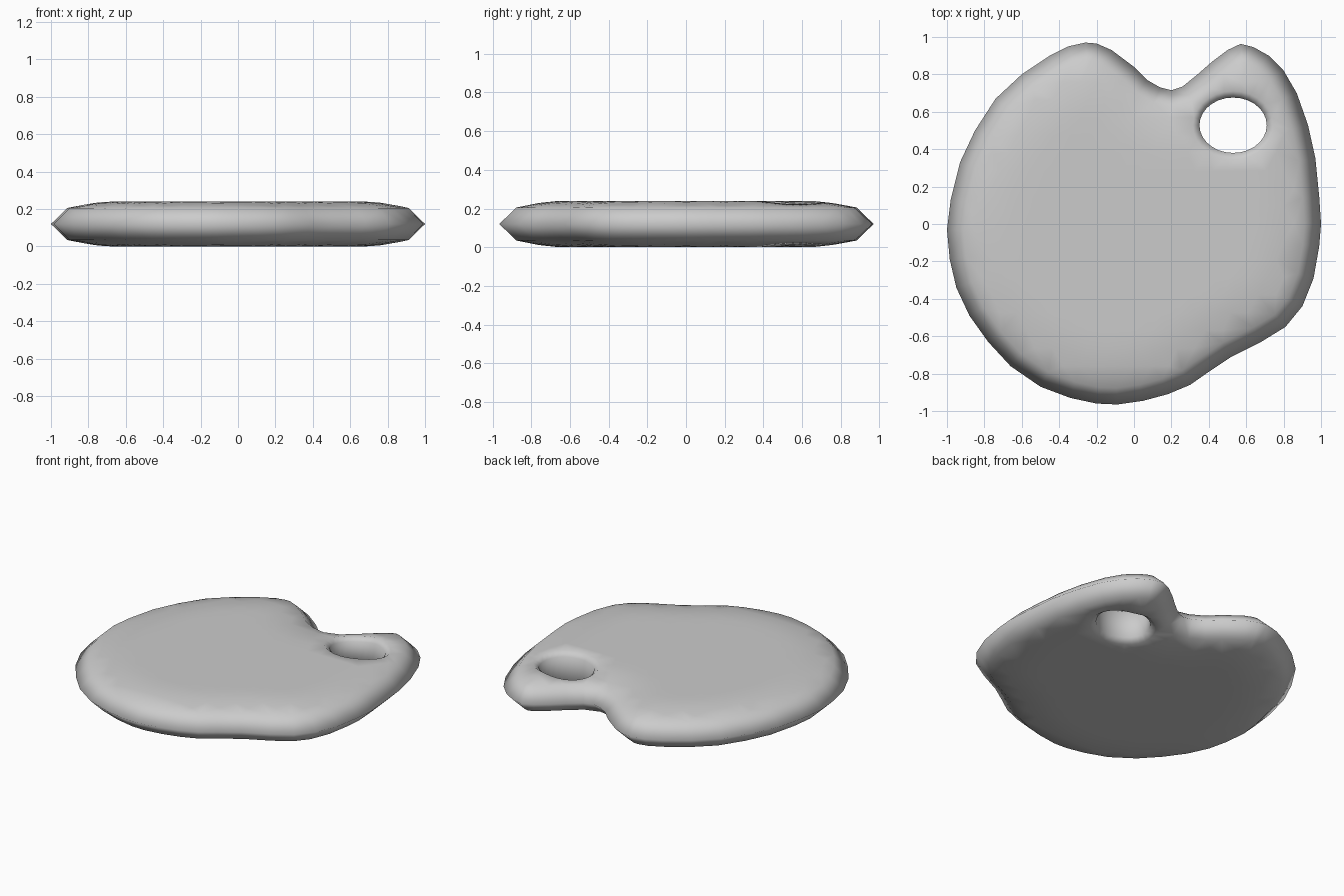
import bpy, bmesh, math
from mathutils import Vector
from mathutils.geometry import delaunay_2d_cdt, intersect_point_line

if "Cube" in bpy.data.objects:
    bpy.data.objects.remove(bpy.data.objects["Cube"])

# Palette outline seen from above, clockwise
OUTLINE = [Vector(p) for p in [
    (-.26, .97), (-.2, .965), (-.12, .93), (0, .84), (.07, .77), (.14, .73), (.2, .715),
    (.26, .735), (.34, .80), (.42, .87), (.5, .93), (.57, .963), (.64, .945), (.72, .90),
    (.8, .82), (.87, .7), (.93, .53), (.97, .35), (.99, .15), (1, 0), (.99, -.12),
    (.96, -.29), (.9, -.44), (.81, -.55), (.68, -.63), (.52, -.71), (.4, -.79), (.3, -.86),
    (.18, -.91), (.05, -.945), (-.09, -.965), (-.2, -.96), (-.34, -.93), (-.5, -.87),
    (-.66, -.76), (-.78, -.63), (-.88, -.49), (-.95, -.34), (-.985, -.19), (-1, -.03),
    (-.98, .13), (-.93, .33), (-.85, .5), (-.74, .67), (-.6, .80), (-.45, .9), (-.35, .95)]]
N = len(OUTLINE)
MID = 0.12
HOLE = Vector((.53, .528))


def edge_distance(p):
    best = 9.0
    for i in range(N):
        a, b = OUTLINE[i], OUTLINE[(i + 1) % N]
        ab = b - a
        t = max(0, min(1, (p - a).dot(ab) / ab.length_squared))
        best = min(best, (p - a - ab * t).length)
    return best


def inside(p):
    odd = False
    for i in range(N):
        a, b = OUTLINE[i], OUTLINE[(i + 1) % N]
        if (a.y > p.y) != (b.y > p.y) and p.x < a.x + (b.x - a.x) * (p.y - a.y) / (b.y - a.y):
            odd = not odd
    return odd


def ellipse(a, b, n=28):
    return [HOLE + Vector((a * math.cos(2 * math.pi * i / n), b * math.sin(2 * math.pi * i / n)))
            for i in range(n)]


def in_ellipse(p, a, b):
    d = p - HOLE
    return (d.x / a) ** 2 + (d.y / b) ** 2 < 1


def half_thickness(p):
    # rounded edge, soft shoulder, flat middle, and a dip into the hole
    d = edge_distance(p)
    if d < .085:
        h = .085 * d / .085
    else:
        h = .085 + .035 * math.sin(math.pi / 2 * min(1, (d - .085) / .25))
    if in_ellipse(p, .19, .158):
        h -= .03
    return h


# Rings: outer edge, bevel shoulder, hole rim and hole edge
def inset(dist):
    ring = []
    for i in range(N):
        t = (OUTLINE[(i + 1) % N] - OUTLINE[i - 1]).normalized()
        ring.append(OUTLINE[i] + Vector((t.y, -t.x)) * dist)
    return ring


points, edges = [], []
for ring in (OUTLINE, inset(.088), ellipse(.18, .148), ellipse(.215, .183)):
    start, n = len(points), len(ring)
    points += ring
    edges += [(start + i, start + (i + 1) % n) for i in range(n)]
for i in range(-10, 11):
    for j in range(-10, 11):
        p = Vector((i * .095 + (j % 2) * .04, j * .095))
        if inside(p) and edge_distance(p) > .13 and not in_ellipse(p, .25, .22):
            points.append(p)

flat, _, tris, *_ = delaunay_2d_cdt(points, edges, [], 1, 1e-5)
flat = [Vector(p) for p in flat]

# Mirror the surface above and below the shared outer edge
bm = bmesh.new()
top, bottom = [], []
for p in flat:
    h = half_thickness(p)
    v = bm.verts.new((p.x, p.y, MID + h))
    top.append(v)
    bottom.append(v if h < 1e-4 else bm.verts.new((p.x, p.y, MID - h)))
for f in tris:
    c = sum((flat[i] for i in f), Vector((0, 0))) / len(f)
    if in_ellipse(c, .178, .146) or not inside(c):
        continue
    bm.faces.new([top[i] for i in f])
    bm.faces.new([bottom[i] for i in reversed(f)])

# Thumb hole wall
bm.verts.ensure_lookup_table()
bmesh.ops.bridge_loops(bm, edges=[e for e in bm.edges if len(e.link_faces) == 1])
bmesh.ops.delete(bm, geom=[v for v in bm.verts if not v.link_faces], context='VERTS')
bmesh.ops.recalc_face_normals(bm, faces=bm.faces[:])
for f in bm.faces:
    f.smooth = True
mesh = bpy.data.meshes.new("palette_board")
bm.to_mesh(mesh)
bm.free()
bpy.context.collection.objects.link(bpy.data.objects.new("palette_board", mesh))
